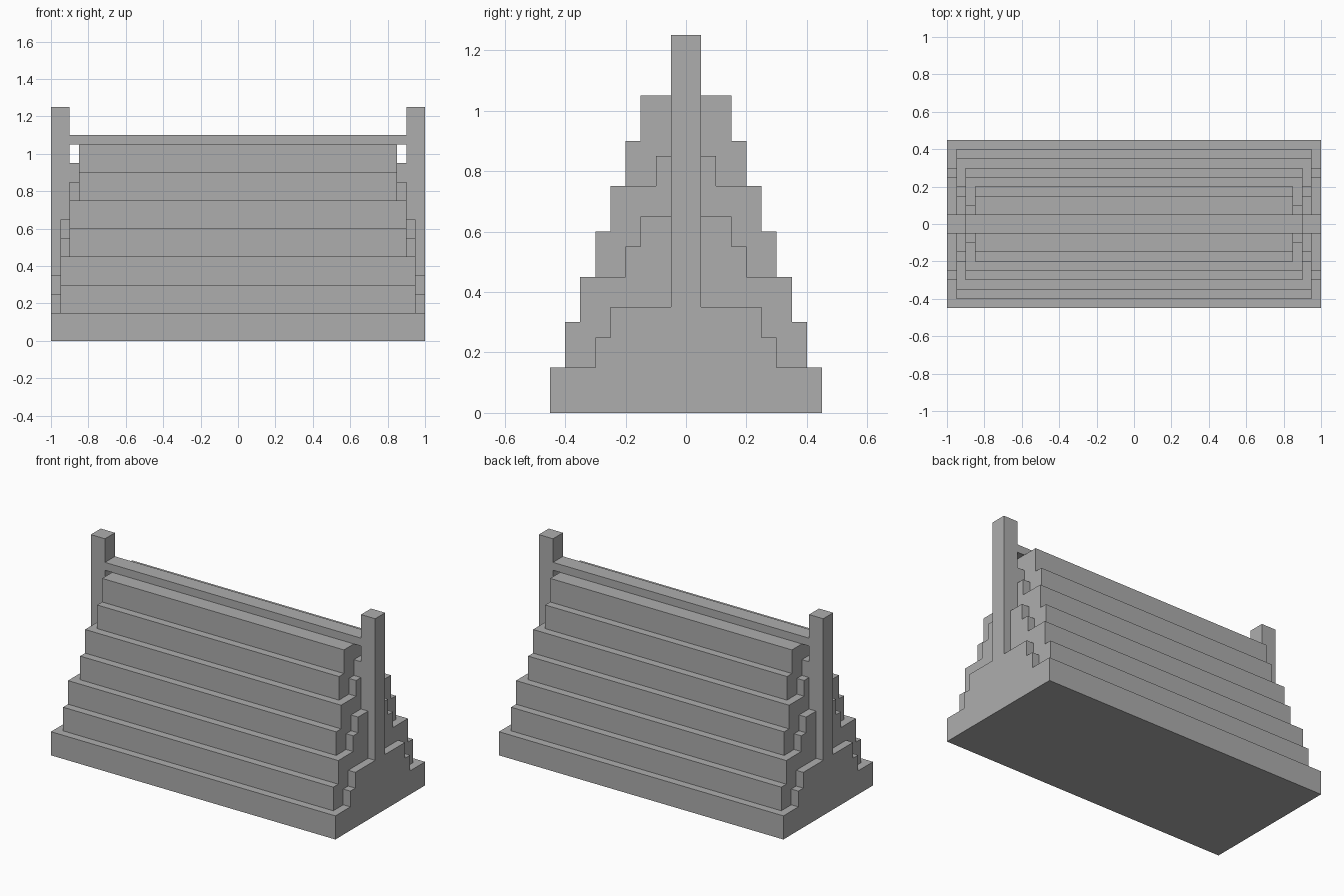
import bpy
import bmesh

cube = bpy.data.objects.get("Cube")
if cube:
    bpy.data.objects.remove(cube, do_unlink=True)

stone = bpy.data.materials.new("stone_grey")
stone.use_nodes = True
GREY = (0.42, 0.42, 0.42, 1)
stone.diffuse_color = GREY
stone.node_tree.nodes["Principled BSDF"].inputs["Base Color"].default_value = GREY


def extrude_steps(name, x0, x1, steps, z0):
    """Symmetrical stepped profile of (half width, top height), extruded along x."""
    side, bottom = [], z0
    for half, top in steps:
        side += [(half, bottom), (half, top)]
        bottom = top
    outline = side + [(-y, z) for y, z in reversed(side)]
    bm = bmesh.new()
    face = bm.faces.new([bm.verts.new((x0, y, z)) for y, z in outline])
    grown = bmesh.ops.extrude_face_region(bm, geom=[face], use_keep_orig=True)
    moved = [v for v in grown["geom"] if isinstance(v, bmesh.types.BMVert)]
    bmesh.ops.translate(bm, verts=moved, vec=(x1 - x0, 0, 0))
    bmesh.ops.recalc_face_normals(bm, faces=bm.faces)
    mesh = bpy.data.meshes.new(name)
    bm.to_mesh(mesh)
    bm.free()
    mesh.materials.append(stone)
    obj = bpy.data.objects.new(name, mesh)
    bpy.context.collection.objects.link(obj)
    return obj


# Base slab and three tiers of two courses each
COURSE = 0.15
extrude_steps("base", -1, 1, [(0.45, COURSE)], 0)
for tier in range(3):
    half_len = 0.95 - 0.05 * tier
    z0 = COURSE * (1 + 2 * tier)
    width = 0.40 - 0.10 * tier
    courses = [(width, z0 + COURSE), (width - 0.05, z0 + 2 * COURSE)]
    extrude_steps(f"tier_{tier + 1}", -half_len, half_len, courses, z0)

# Small stepped supports, posts and the rail between them
for side, label in ((1, "left"), (-1, "right")):
    for tier in range(3):
        inner = 0.95 - 0.05 * tier
        z0 = COURSE * (1 + 2 * tier)
        width = 0.30 - 0.10 * tier
        steps = [(width, z0 + 0.10), (width - 0.05, z0 + 0.20)]
        extrude_steps(f"{label}_end_steps_{tier + 1}", side * inner,
                      side * (inner + 0.05), steps, z0)
    extrude_steps(f"{label}_post", side * 0.9, side, [(0.05, 1.25)], 0.35)
extrude_steps("top_rail", -0.9, 0.9, [(0.05, 1.10)], 1.05)
